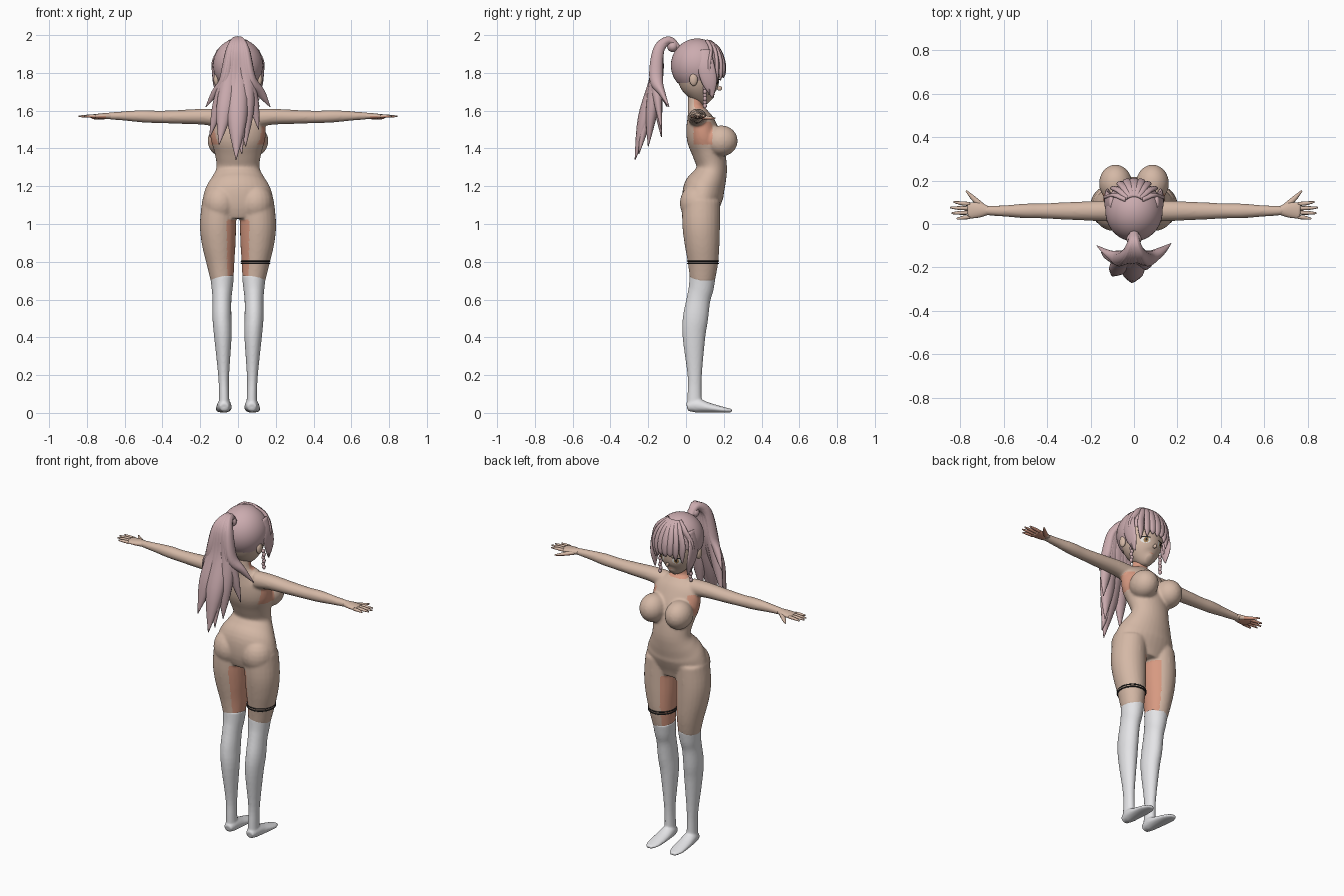
import bpy
import bmesh
import math
from mathutils import Vector

default = bpy.data.objects.get("Cube")
if default:
    bpy.data.objects.remove(default)


def material(name, *rgb):
    mat = bpy.data.materials.new(name)
    mat.use_nodes = True
    color = (*rgb, 1)
    mat.diffuse_color = color
    mat.node_tree.nodes["Principled BSDF"].inputs["Base Color"].default_value = color
    return mat


SKIN = material("skin", .66, .48, .38)
BLUSH = material("warm_skin", .68, .32, .22)
HAIR = material("pink_hair", .6, .41, .43)
WHITE = material("white_stocking", .8, .8, .82)
BLACK = material("black", .02, .02, .02)
EYE = material("eye_white", .8, .78, .74)
IRIS = material("amber_iris", .35, .2, .08)


def finish(name, bm, *mats):
    """Turn a bmesh into a smooth shaded object."""
    bmesh.ops.recalc_face_normals(bm, faces=bm.faces)
    mesh = bpy.data.meshes.new(name)
    for face in bm.faces:
        face.smooth = True
    bm.to_mesh(mesh)
    bm.free()
    for mat in mats:
        mesh.materials.append(mat)
    obj = bpy.data.objects.new(name, mesh)
    bpy.context.collection.objects.link(obj)
    return obj


def resample(rows, steps):
    """Catmull-Rom interpolation of path points and radii together."""
    out = []
    for i in range(len(rows) - 1):
        p = [rows[max(0, min(len(rows) - 1, i + k))] for k in (-1, 0, 1, 2)]
        for j in range(steps):
            t = j / steps
            out.append([b + t * (c - a) / 2 + t * t * (a - 2.5 * b + 2 * c - d / 2)
                        + t ** 3 * (1.5 * (b - c) + (d - a) / 2)
                        for a, b, c, d in zip(*p)])
    return out + [list(rows[-1])]


def tube(bm, rows, side=(1, 0, 0), sides=20, steps=4):
    """Sweep an ellipse along rows of x, y, z, half width, half depth."""
    rows = resample(rows, steps)
    points = [Vector(r[:3]) for r in rows]
    rings = []
    for i, (p, row) in enumerate(zip(points, rows)):
        along = (points[min(i + 1, len(points) - 1)] - points[max(i - 1, 0)]).normalized()
        u = Vector(side)
        u = (u - along * u.dot(along)).normalized()
        v = along.cross(u)
        wide, deep = max(row[3], .001), max(row[4], .001)
        angles = [math.tau * k / sides for k in range(sides)]
        rings.append([bm.verts.new(p + u * wide * math.cos(a) + v * deep * math.sin(a))
                      for a in angles])
    for low, high in zip(rings, rings[1:]):
        for k in range(sides):
            n = (k + 1) % sides
            bm.faces.new((low[k], low[n], high[n], high[k]))
    bm.faces.new(rings[0])
    bm.faces.new(rings[-1])


def ball(bm, center, radii, detail=20):
    made = bmesh.ops.create_uvsphere(bm, u_segments=detail, v_segments=detail // 2 + 2, radius=1)
    for v in made["verts"]:
        v.co = Vector(center) + Vector(a * b for a, b in zip(v.co, radii))


def fuse(obj, voxel, rounds):
    """Weld overlapping volumes into one soft skin."""
    remesh = obj.modifiers.new("weld", "REMESH")
    remesh.mode = "VOXEL"
    remesh.voxel_size = voxel
    remesh.use_smooth_shade = True
    soft = obj.modifiers.new("soften", "SMOOTH")
    soft.iterations = rounds
    graph = bpy.context.evaluated_depsgraph_get()
    mesh = bpy.data.meshes.new_from_object(obj.evaluated_get(graph))
    obj.modifiers.clear()
    obj.data = mesh
    for face in mesh.polygons:
        face.use_smooth = True


def mirrored(rows, s):
    return [(x * s, *rest) for x, *rest in rows]


# Body: torso, chest, hips, thighs and arms welded together
bm = bmesh.new()
torso = [(.08, 1.03, .12, .08), (.08, 1.1, .185, .1), (.095, 1.18, .175, .11),
         (.122, 1.24, .142, .093), (.137, 1.3, .114, .08), (.12, 1.38, .125, .087),
         (.095, 1.46, .146, .092), (.075, 1.54, .14, .075), (.06, 1.585, .1, .055),
         (.05, 1.615, .055, .042), (.05, 1.65, .044, .04), (.055, 1.72, .043, .042)]
tube(bm, [(0, *row) for row in torso], sides=32)
thigh = [(.1, .08, 1.12, .09, .1), (.106, .08, 1, .096, .1), (.102, .085, .9, .09, .093),
         (.093, .09, .8, .075, .081), (.084, .087, .7, .06, .066)]
arm = [(.09, .06, 1.56, .05, .05), (.18, .06, 1.568, .046, .043), (.3, .06, 1.567, .041, .037),
       (.42, .06, 1.567, .035, .033), (.5, .06, 1.57, .034, .033), (.6, .06, 1.572, .026, .025),
       (.69, .062, 1.572, .022, .018)]
for s in (-1, 1):
    tube(bm, mirrored(thigh, s), sides=24)
    tube(bm, mirrored(arm, s), side=(0, 1, 0))
    ball(bm, (s * .085, .187, 1.44), (.076, .087, .082))
    ball(bm, (s * .093, .06, 1.11), (.093, .093, .105))
body = finish("body", bm, SKIN, BLUSH)
fuse(body, .0075, 6)
for face in body.data.polygons:
    (x, y, z), n = face.center, face.normal
    inner_thigh = z < 1.02 and abs(x) < .1 and n.x * x < 0 and abs(n.x) > .5
    underarm = 1.42 < z < 1.54 and abs(x) > .1 and .04 < y < .14 and abs(n.x) > .5
    throat = z > 1.61 and abs(x) < .06 and n.y > -.2
    face.material_index = int(inner_thigh or underarm or throat)

# Stockings with feet, and hands
stocking = [(.084, .088, .725, .063, .069), (.084, .08, .66, .056, .066),
            (.085, .066, .6, .05, .063), (.085, .05, .5, .05, .067), (.08, .042, .4, .046, .06),
            (.076, .046, .2, .029, .038), (.074, .045, .1, .027, .037), (.073, .045, .02, .03, .04)]
foot = [(.073, .006, .03, .024, .022), (.073, .05, .04, .036, .038), (.075, .12, .028, .041, .026),
        (.078, .2, .016, .039, .015), (.08, .243, .012, .02, .009)]
palm = [(.67, .062, 1.572, .02, .017), (.71, .064, 1.571, .034, .016), (.765, .062, 1.57, .038, .011)]
for s, label in ((-1, "right"), (1, "left")):
    bm = bmesh.new()
    tube(bm, mirrored(stocking, s), sides=24)
    tube(bm, mirrored(foot, s))
    fuse(finish(label + "_stocking", bm, WHITE), .006, 4)

    bm = bmesh.new()
    tube(bm, mirrored(palm, s), side=(0, 1, 0))
    for k, length in enumerate((.06, .085, .09, .075)):
        y = .032 + .02 * k
        finger = [(.755, y, 1.57, .009, .009), (.755 + length / 2, y + .1 * (y - .06), 1.571, .009, .008),
                  (.755 + length, y + .3 * (y - .06), 1.57, .004, .004)]
        tube(bm, mirrored(finger, s), side=(0, 1, 0), sides=10)
    thumb = [(.69, .075, 1.568, .014, .012), (.735, .115, 1.562, .012, .01), (.772, .153, 1.56, .004, .004)]
    tube(bm, mirrored(thumb, s), side=(0, 1, 0), sides=10)
    hand = finish(label + "_hand", bm, SKIN, BLUSH)
    for face in hand.data.polygons:
        face.material_index = int(face.normal.z < -.2 and abs(face.center.x) > .7)

# Thigh band: two thin cords on the left leg
bm = bmesh.new()
for z in (.79, .803):
    cords = [(.093, .09, z + h, .077 + w, .083 + w) for h, w in ((-.003, 0), (0, .002), (.003, 0))]
    tube(bm, cords, sides=40, steps=2)
finish("thigh_band", bm, BLACK)

# Head with ears and nose
bm = bmesh.new()
skull = [(.13, 1.653, .018, .025), (.11, 1.675, .055, .062), (.09, 1.715, .09, .092),
         (.07, 1.77, .11, .113), (.06, 1.85, .115, .122), (.06, 1.93, .085, .09), (.06, 1.965, .02, .02)]
tube(bm, [(0, *row) for row in skull], sides=32)
head = finish("head", bm, SKIN)
bm = bmesh.new()
ball(bm, (0, .178, 1.718), (.008, .014, .012))
for s in (-1, 1):
    ball(bm, (s * .115, .04, 1.765), (.014, .022, .034))
finish("ears_and_nose", bm, SKIN)


def face_plate(name, x, z, wide, high, mat, lift):
    """Thin painted oval laid on the front of the face."""
    bm = bmesh.new()
    bmesh.ops.create_circle(bm, cap_ends=True, cap_tris=True, segments=20, radius=1)
    bmesh.ops.subdivide_edges(bm, edges=bm.edges, cuts=2, use_grid_fill=True)
    for v in bm.verts:
        px, pz = x + v.co.x * wide, z + v.co.y * high
        hit, spot, _, _ = head.ray_cast((px, 1, pz), (0, -1, 0))
        v.co = (px, (spot.y if hit else .1) + lift, pz)
    finish(name, bm, mat)


for s, label in ((-1, "right"), (1, "left")):
    face_plate(label + "_eye", s * .05, 1.747, .024, .017, EYE, .002)
    face_plate(label + "_iris", s * .05, 1.748, .012, .016, IRIS, .004)
    face_plate(label + "_pupil", s * .05, 1.748, .005, .008, BLACK, .006)
    face_plate(label + "_lash", s * .052, 1.765, .028, .004, BLACK, .005)
face_plate("mouth", 0, 1.685, .014, .003, BLUSH, .002)

# Hair cap, open over the face
bm = bmesh.new()
ball(bm, (0, .06, 1.84), (.132, .14, .142), 40)
open_faces = [f for f in bm.faces if f.calc_center_median().z < (1.82 if f.calc_center_median().y > .08 else 1.74)]
bmesh.ops.delete(bm, geom=open_faces, context="FACES")
finish("hair_cap", bm, HAIR)


def cap_front(x, z):
    """Depth of the cap surface, hanging straight below its widest height."""
    rise = max(z - 1.84, 0) / .142
    return .06 + .14 * math.sqrt(max(0, 1 - (x / .132) ** 2 - rise ** 2))


# Fringe, side locks and small braids
bm = bmesh.new()
for k in range(-4, 5):
    x = k * .029
    tip = 1.772 - .09 * abs(k / 4) ** 3 + .008 * (k % 2)
    lock = [(x * f, cap_front(x * f, z), z, w, .011)
            for f, z, w in ((.3, 1.966, .015), (.7, 1.925, .02), (1, 1.86, .022), (1.02, 1.8, .019))]
    tube(bm, lock + [(x * 1.02, cap_front(x, tip) - .004, tip, .003, .003)], sides=10)
for s in (-1, 1):
    lock = [(.1, .1, 1.92, .012, .03), (.124, .105, 1.84, .012, .045),
            (.122, .125, 1.75, .011, .04), (.108, .14, 1.67, .003, .005)]
    tube(bm, mirrored(lock, s), sides=12)
    for k in range(6):
        ball(bm, (s * (.1 + .004 * (k % 2)), .1, 1.72 - .019 * k), (.01, .011, .013), 10)
finish("fringe_and_braids", bm, HAIR)

# Ponytail: root arch with tapered locks (sway, tip x, tip y, tip z, width)
bm = bmesh.new()
locks = [(0, -.01, -.27, 1.34, .055), (-.045, -.1, -.24, 1.42, .045), (.04, .04, -.2, 1.41, .045),
         (-.065, -.15, -.13, 1.46, .032), (.07, .17, -.09, 1.62, .026), (.055, .11, -.13, 1.5, .03),
         (-.02, .02, -.25, 1.37, .045), (-.075, -.17, -.1, 1.62, .02)]
for sway, tx, ty, tz, w in locks:
    mid = (1.77 + tz) / 2
    tube(bm, [(0, -.045, 1.93, .022, .02), (sway * .2, -.09, 1.972, w * .5, .022),
              (sway * .6, -.145, 1.92, w * .8, .03), (sway, -.158, 1.77, w, .036),
              ((sway + tx) / 2, (ty - .165) / 2, mid, w * .95, w * .7),
              (tx, ty, tz, .002, .002)], sides=12, steps=5)
ball(bm, (0, -.07, 1.94), (.035, .03, .03))
finish("ponytail", bm, HAIR)
